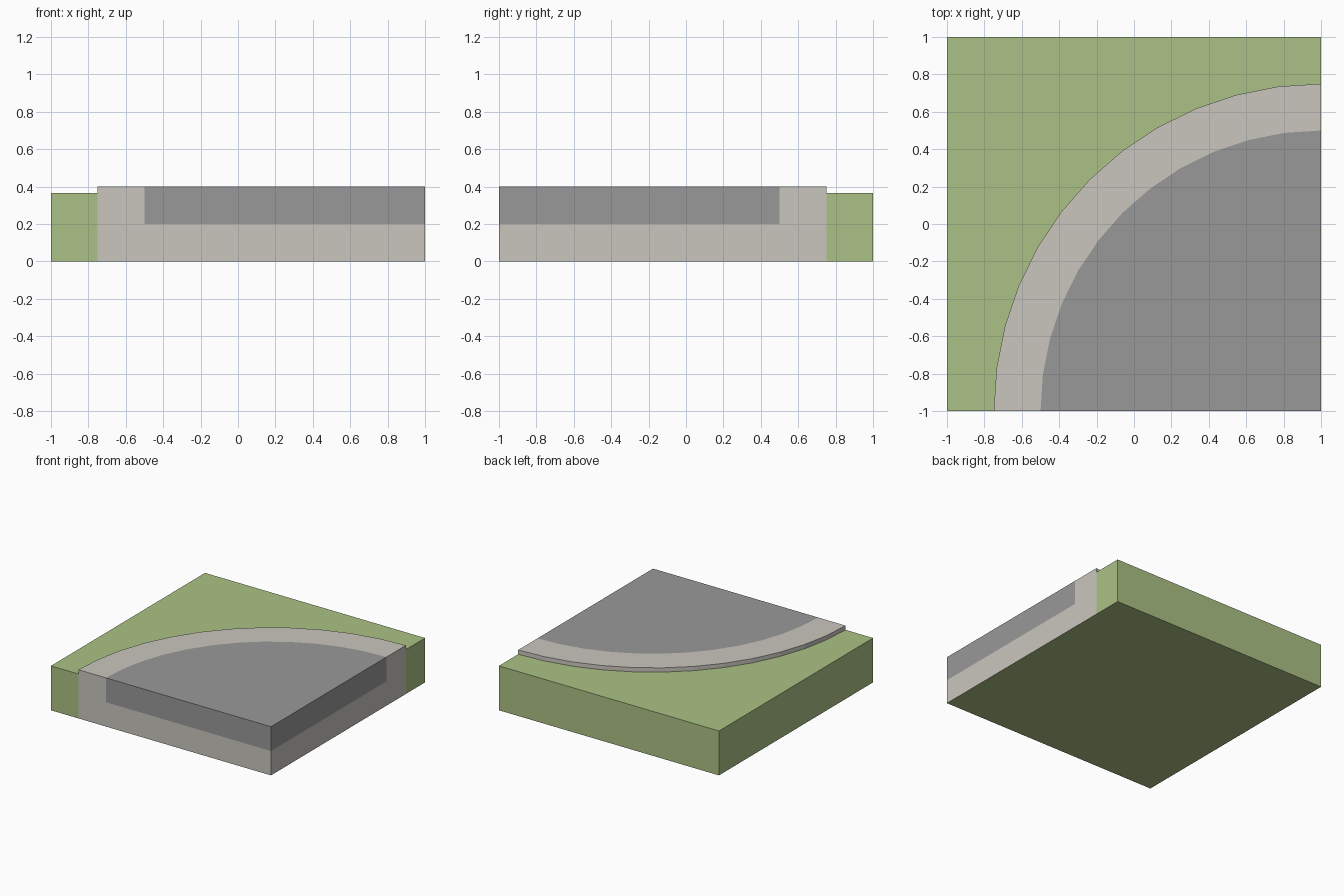
import bpy, bmesh, math

if "Cube" in bpy.data.objects:
    bpy.data.objects.remove(bpy.data.objects["Cube"])

SEGMENTS = 12          # facets in the quarter circle
CORNER = (1.0, -1.0)   # centre of the curve
R_OUT, R_IN = 1.75, 1.5
H_GRASS, H_ROAD, H_BASE = 0.365, 0.4, 0.2


def material(name, srgb):
    m = bpy.data.materials.new(name)
    lin = [((c / 255 + 0.055) / 1.055) ** 2.4 for c in srgb]
    m.diffuse_color = (*lin, 1)
    m.use_nodes = True
    m.node_tree.nodes["Principled BSDF"].inputs["Base Color"].default_value = m.diffuse_color
    return m


grass_mat = material("grass green", (171, 193, 133))
curb_mat = material("pale concrete", (202, 198, 191))
road_mat = material("road grey", (153, 153, 153))


def arc(r):
    """Quarter circle from the right edge round to the front edge."""
    return [(CORNER[0] - r * math.sin(a), CORNER[1] + r * math.cos(a))
            for a in (i * math.pi / 2 / SEGMENTS for i in range(SEGMENTS + 1))]


def prism(name, outline, z0, z1, mat, hidden=lambda n, c: False):
    """Extrude an outline, drop buried faces, colour the underside green."""
    bm = bmesh.new()
    base = bm.faces.new([bm.verts.new((x, y, z0)) for x, y in outline])
    top = bmesh.ops.extrude_face_region(bm, geom=[base], use_keep_orig=True)["geom"]
    bmesh.ops.translate(bm, vec=(0, 0, z1 - z0),
                        verts=[v for v in top if isinstance(v, bmesh.types.BMVert)])
    bmesh.ops.recalc_face_normals(bm, faces=bm.faces)
    for f in bm.faces:
        f.material_index = 1 if f.normal.z < -0.9 else 0
    buried = [f for f in bm.faces if hidden(f.normal, f.calc_center_median())]
    bmesh.ops.delete(bm, geom=buried, context='FACES')
    me = bpy.data.meshes.new(name)
    bm.to_mesh(me)
    bm.free()
    me.materials.append(mat)
    me.materials.append(grass_mat)
    bpy.context.collection.objects.link(bpy.data.objects.new(name, me))


def on_arc(c, r):
    return abs(math.hypot(c.x - CORNER[0], c.y - CORNER[1]) - r) < 0.02


def is_wall(n):
    return abs(n.z) < 0.1


# Grass verge outside the curve
prism("grass_verge", arc(R_OUT) + [(-1, -1), (-1, 1), (1, 1)], 0, H_GRASS, grass_mat,
      lambda n, c: is_wall(n) and on_arc(c, R_OUT))

# Curved curb band, standing slightly proud of the grass
prism("curb", arc(R_OUT) + arc(R_IN)[::-1], 0, H_ROAD, curb_mat,
      lambda n, c: is_wall(n) and on_arc(c, R_IN))

# Concrete bed below the road
prism("road_bed", arc(R_IN) + [CORNER], 0, H_BASE, curb_mat,
      lambda n, c: n.z > 0.9 or (is_wall(n) and on_arc(c, R_IN)))

# Road surface flush with the curb
prism("road", arc(R_IN) + [CORNER], H_BASE, H_ROAD, road_mat,
      lambda n, c: n.z < -0.9 or (is_wall(n) and on_arc(c, R_IN)))
